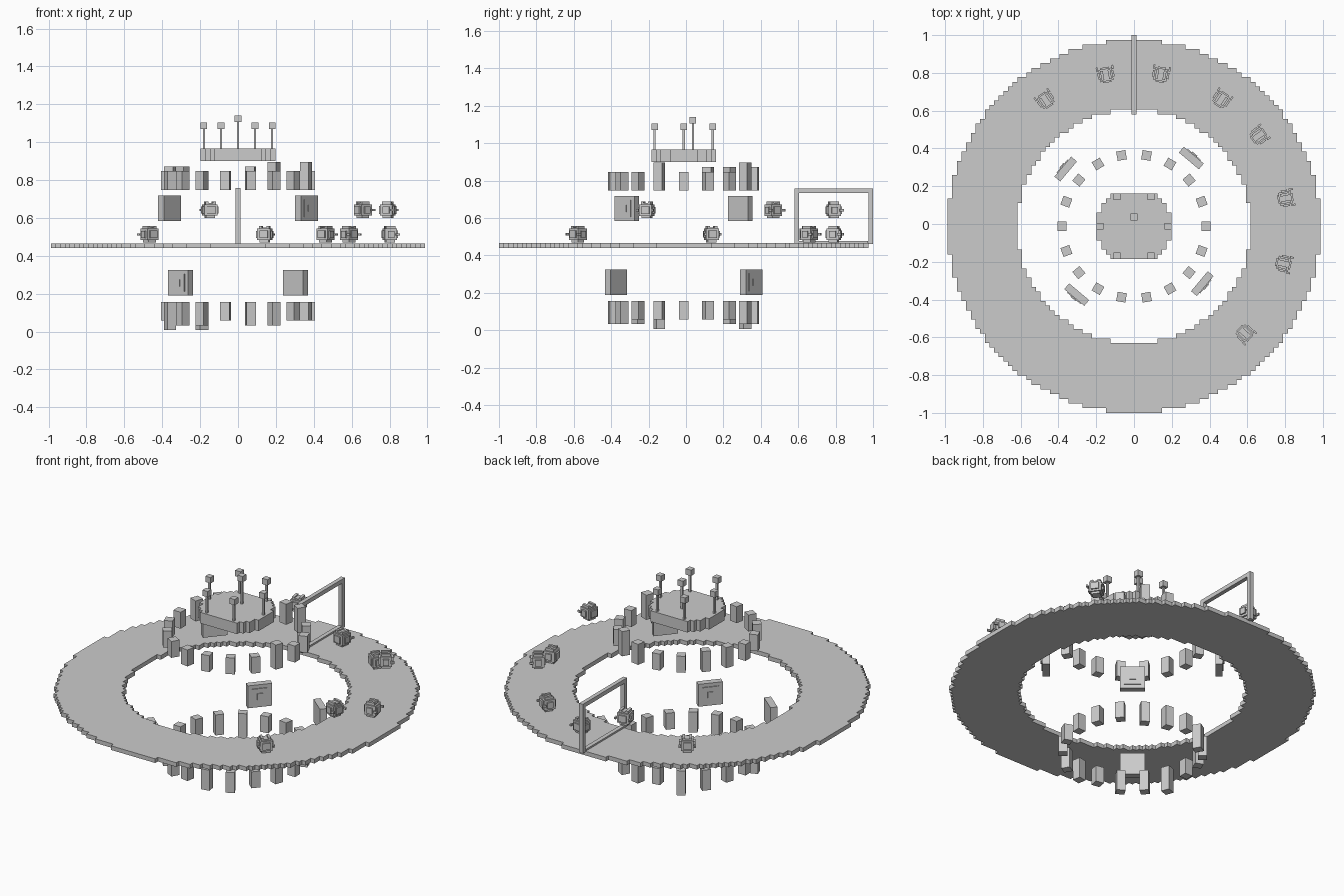
import bpy, bmesh, math
from mathutils import Matrix, Vector

if "Cube" in bpy.data.objects:
    bpy.data.objects.remove(bpy.data.objects["Cube"])

V = 2 / 81            # grid cell that the stepped shapes are built on
CY = -V / 2           # y of the station's axis

grey = bpy.data.materials.new("plain grey")
grey.diffuse_color = (0.6, 0.6, 0.6, 1)
grey.use_nodes = True
grey.node_tree.nodes["Principled BSDF"].inputs["Base Color"].default_value = grey.diffuse_color


def finish(bm, name, matrix=Matrix()):
    bmesh.ops.recalc_face_normals(bm, faces=bm.faces)
    mesh = bpy.data.meshes.new(name)
    bm.to_mesh(mesh)
    bm.free()
    mesh.materials.append(grey)
    ob = bpy.data.objects.new(name, mesh)
    ob.matrix_world = matrix
    bpy.context.collection.objects.link(ob)
    return ob


def add_box(bm, centre, size):
    m = Matrix.Translation(centre) @ Matrix.Diagonal((*size, 1))
    bmesh.ops.create_cube(bm, size=1, matrix=m)


def boxes(name, parts, matrix=Matrix()):
    bm = bmesh.new()
    for centre, size in parts:
        add_box(bm, centre, size)
    return finish(bm, name, matrix)


def stepped_disc(name, inside, n, z0, z1):
    """Plate made of all the square cells whose centre passes the test."""
    bm = bmesh.new()
    verts = {}

    def vert(i, j):
        if (i, j) not in verts:
            verts[i, j] = bm.verts.new((i * V, j * V + CY, z0))
        return verts[i, j]

    for i in range(-n, n):
        for j in range(-n, n):
            if inside(i + 0.5, j + 0.5):
                bm.faces.new([vert(i, j), vert(i + 1, j), vert(i + 1, j + 1), vert(i, j + 1)])
    ext = bmesh.ops.extrude_face_region(bm, geom=bm.faces[:], use_keep_orig=True)
    top = [g for g in ext["geom"] if isinstance(g, bmesh.types.BMVert)]
    bmesh.ops.translate(bm, vec=(0, 0, z1 - z0), verts=top)
    return finish(bm, name)


def polar(angle, radius, z):
    """Frame at an angle on a circle, with local x pointing outward."""
    a = math.radians(angle)
    pos = Vector((radius * math.cos(a), CY + radius * math.sin(a), z))
    return Matrix.Translation(pos) @ Matrix.Rotation(a, 4, 'Z')


# Large ring and central platform
stepped_disc("main_ring", lambda x, y: 25 <= math.hypot(x, y) <= 40, 40, 0.441, 0.466)
stepped_disc("central_platform", lambda x, y: math.hypot(x, y) <= 8 and abs(y) < 7, 8, 0.90, 0.966)

# Lamps on the platform: six around the edge and a taller one in the middle
lamps = [(0.18 * math.cos(math.radians(a)), CY + 0.18 * math.sin(math.radians(a)), 1.087)
         for a in range(0, 360, 60)] + [(0, CY + 2 * V, 1.123)]
for x, y, z in lamps:
    boxes("lamp", [((x, y, (0.966 + z) / 2), (0.012, 0.012, z - 0.966)),
                   ((x, y, z), (0.035, 0.035, 0.035))])

# Two circles of floating pillars, lengths in cells
upper = "444654455444444446"
lower = "444554654465545544"
for i in range(18):
    h = int(upper[i]) * V
    boxes("upper_pillar", [((0, 0, h / 2), (2 * V, 2 * V, h))], polar(i * 20, 0.381, 0.748))
    h = int(lower[i]) * V
    boxes("lower_pillar", [((0, 0, -h / 2), (2 * V, 2 * V, h))], polar(i * 20, 0.381, 0.156))

# Four square panels with raised plates on their outer faces
for angle, z in ((50, 0.257), (140, 0.651), (230, 0.257), (320, 0.651)):
    boxes("panel", [((0, 0, 0), (0.04, 0.138, 0.135)),
                    ((0.021, 0, 0), (0.008, 0.092, 0.092)),
                    ((0.025, 0, 0), (0.010, 0.036, 0.036))], polar(angle, 0.472, z))

# Gate frame standing across the ring at the back
y0, y1 = 24 * V + CY, 41 * V + CY
mid = (y0 + y1) / 2
boxes("gate_frame", [((0, y0 + V / 2, 0.600), (V, V, 0.270)),
                     ((0, y1 - V / 2, 0.598), (V, V, 0.274)),
                     ((0, mid, 0.746), (V, y1 - y0, V)),
                     ((0, mid - 0.008, 0.467), (V, y1 - y0 - 0.04, 0.018))])

# Small pods over the ring: angle and height of the centre
pods = ((125, 0.513), (100.5, 0.642), (80, 0.513), (55.5, 0.513),
        (36, 0.642), (10.5, 0.513), (-14, 0.642), (-44, 0.513))
for angle, z in pods:
    parts = [((0, 0, 0), (0.066, 0.070, 0.060)),        # body
             ((0, 0, 0), (0.082, 0.044, 0.040)),        # front and back plates
             ((0, 0, 0), (0.034, 0.088, 0.036)),        # side plates
             ((0, 0, -0.003), (0.048, 0.048, 0.080))]   # base and top
    for s in (-1, 1):
        parts.append(((0, s * 0.02, 0.034), (0.05, 0.014, 0.022)))   # top fins
        parts.append(((0.036, s * 0.042, 0), (0.022, 0.010, 0.012)))  # arms
    boxes("pod", parts, polar(angle, 0.815, z))
